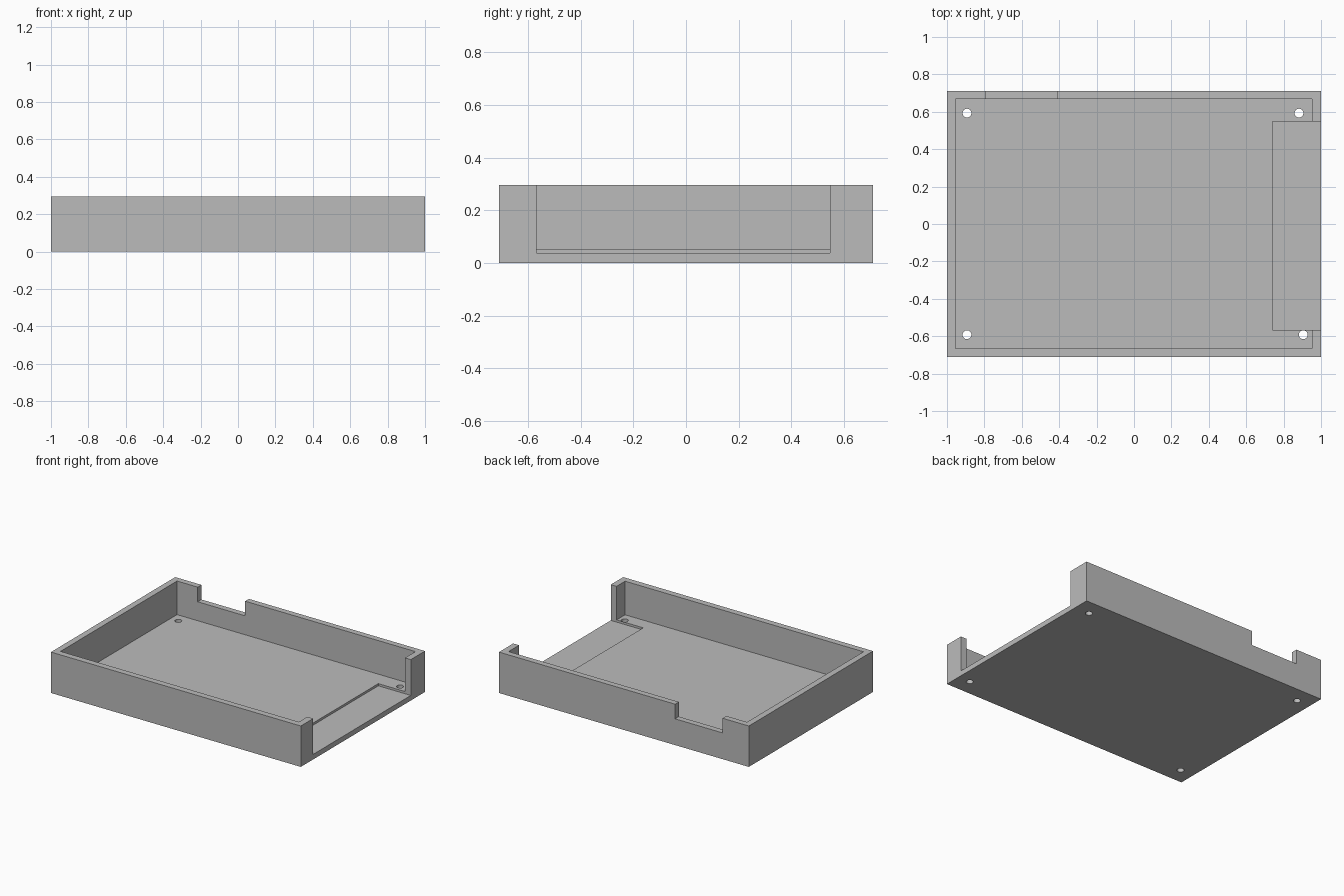
import bpy
from mathutils import Vector

cube = bpy.data.objects.get("Cube")
if cube:
    bpy.data.objects.remove(cube, do_unlink=True)

HEIGHT, FLOOR, RECESS, SILL = 0.296, 0.053, 0.037, 0.19
ABOVE = HEIGHT + 0.1

grey = bpy.data.materials.new("plain grey")
grey.use_nodes = True
grey.diffuse_color = (0.5, 0.5, 0.5, 1)
grey.node_tree.nodes["Principled BSDF"].inputs["Base Color"].default_value = grey.diffuse_color


def box(name, low, high):
    """Box between two opposite corners."""
    low, high = Vector(low), Vector(high)
    bpy.ops.mesh.primitive_cube_add(size=1, location=(low + high) / 2)
    obj = bpy.context.object
    obj.name = name
    obj.scale = high - low
    bpy.ops.object.transform_apply(location=True, rotation=False, scale=True)
    return obj


def cut(target, cutter):
    """Subtract a cutter from the target, then discard it."""
    cutter.hide_render = True
    mod = target.modifiers.new("cut", 'BOOLEAN')
    mod.operation = 'DIFFERENCE'
    mod.solver = 'EXACT'
    mod.object = cutter
    bpy.ops.object.select_all(action='DESELECT')
    target.select_set(True)
    bpy.context.view_layer.objects.active = target
    bpy.ops.object.modifier_apply(modifier=mod.name)
    bpy.data.objects.remove(cutter, do_unlink=True)


# Solid tray body
tray = box("open_tray", (-1, -0.71, 0), (1, 0.71, HEIGHT))
tray.data.materials.append(grey)

# Hollow interior
cut(tray, box("interior_cutter", (-0.955, -0.665, FLOOR), (0.953, 0.667, ABOVE)))

# Wide side opening with a shallow floor recess
cut(tray, box("side_opening_cutter", (0.74, -0.568, RECESS), (1.1, 0.547, ABOVE)))

# Notch in the back wall
cut(tray, box("back_notch_cutter", (-0.79, 0.6, SILL), (-0.41, 0.8, ABOVE)))

# Screw holes through the floor
for x, y in ((-0.893, 0.593), (0.882, 0.593), (-0.893, -0.592), (0.905, -0.592)):
    bpy.ops.mesh.primitive_cylinder_add(vertices=32, radius=0.0235, depth=0.2,
                                        location=(x, y, 0))
    hole = bpy.context.object
    hole.name = "screw_hole_cutter"
    cut(tray, hole)

# Smooth hole walls, keep box edges sharp
bpy.ops.object.select_all(action='DESELECT')
tray.select_set(True)
bpy.context.view_layer.objects.active = tray
bpy.ops.object.shade_smooth_by_angle()
